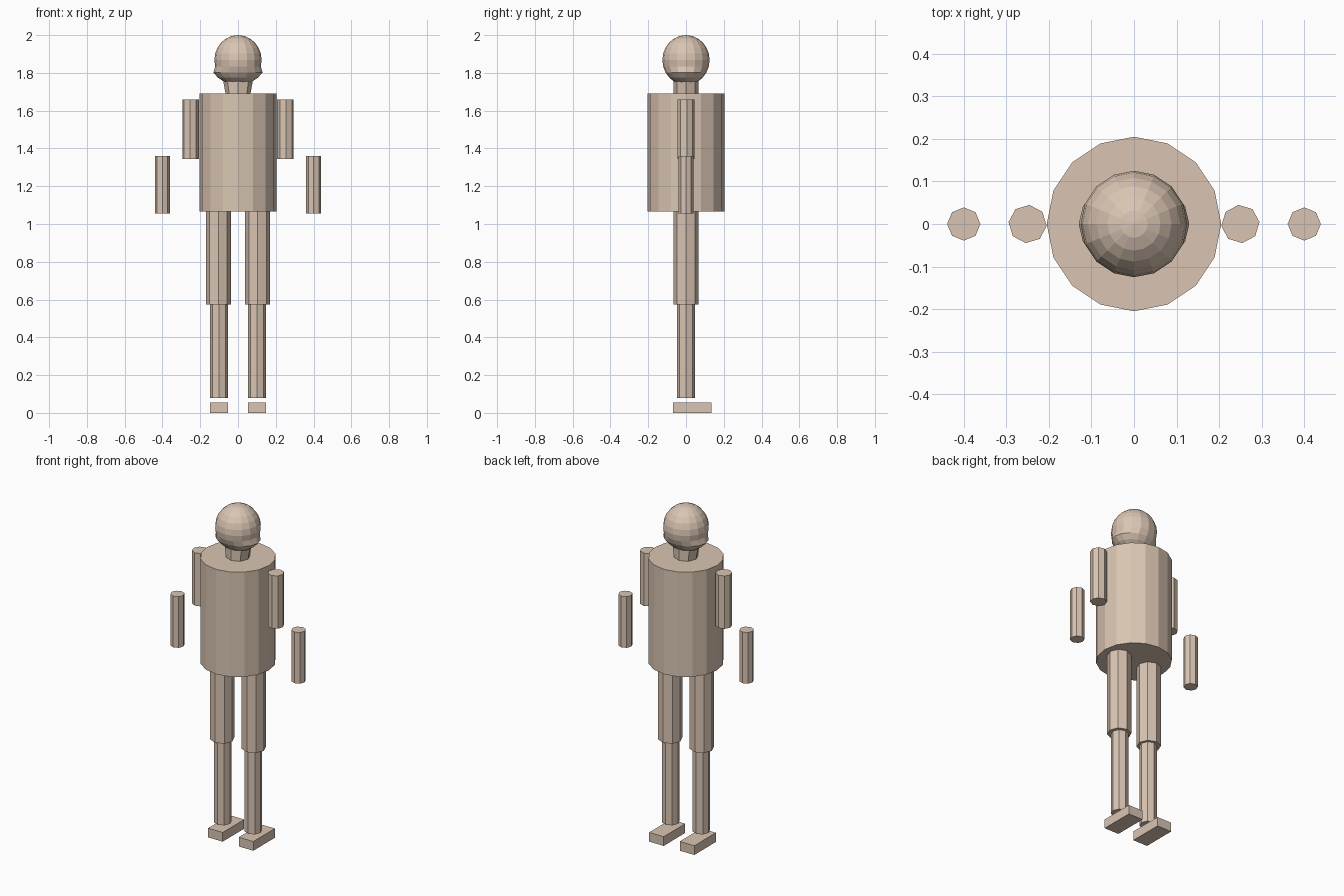
import bpy
from math import radians

if "Cube" in bpy.data.objects:
    bpy.data.objects.remove(bpy.data.objects["Cube"])

skin = bpy.data.materials.new("warm_beige")
skin.diffuse_color = (0.70, 0.56, 0.45, 1)
skin.use_nodes = True
skin.node_tree.nodes["Principled BSDF"].inputs["Base Color"].default_value = skin.diffuse_color


def finish(name):
    obj = bpy.context.object
    obj.name = name
    obj.data.materials.append(skin)
    return obj


def column(name, x, radius, bottom, top, sides=8, turn=0.0):
    bpy.ops.mesh.primitive_cylinder_add(
        vertices=sides, radius=radius, depth=top - bottom,
        location=(x, 0, (bottom + top) / 2), rotation=(0, 0, radians(turn)))
    return finish(name)


def widen_below(obj, height, factor):
    """Stretch sideways every vertex whose local z lies in the jaw zone."""
    for v in obj.data.vertices:
        if height[0] < v.co.z < height[1]:
            v.co.x *= factor


# Torso
column("torso", 0, 0.205, 1.065, 1.69, sides=16)

# Neck, flaring sideways towards the jaw
neck = column("neck", 0, 0.066, 1.69, 1.762)
widen_below(neck, (0, 1), 1.2)

# Head with a widened jaw
bpy.ops.mesh.primitive_uv_sphere_add(segments=16, ring_count=12, radius=0.125,
                                     location=(0, 0, 1.868))
head = finish("head")
widen_below(head, (-1, -0.05), 1.2)
head.scale.z = 0.132 / 0.125

# Limbs
for side, s in (("left", -1), ("right", 1)):
    column(f"{side}_upper_arm", s * 0.25, 0.045, 1.345, 1.66, turn=s * 5.7)
    column(f"{side}_forearm", s * 0.4, 0.039, 1.055, 1.36)
    column(f"{side}_thigh", s * 0.104, 0.066, 0.575, 1.065)
    column(f"{side}_shin", s * 0.101, 0.048, 0.08, 0.575)
    bpy.ops.mesh.primitive_cube_add(size=1, location=(s * 0.101, 0.033, 0.0275))
    foot = finish(f"{side}_foot")
    foot.scale = (0.096, 0.203, 0.055)
